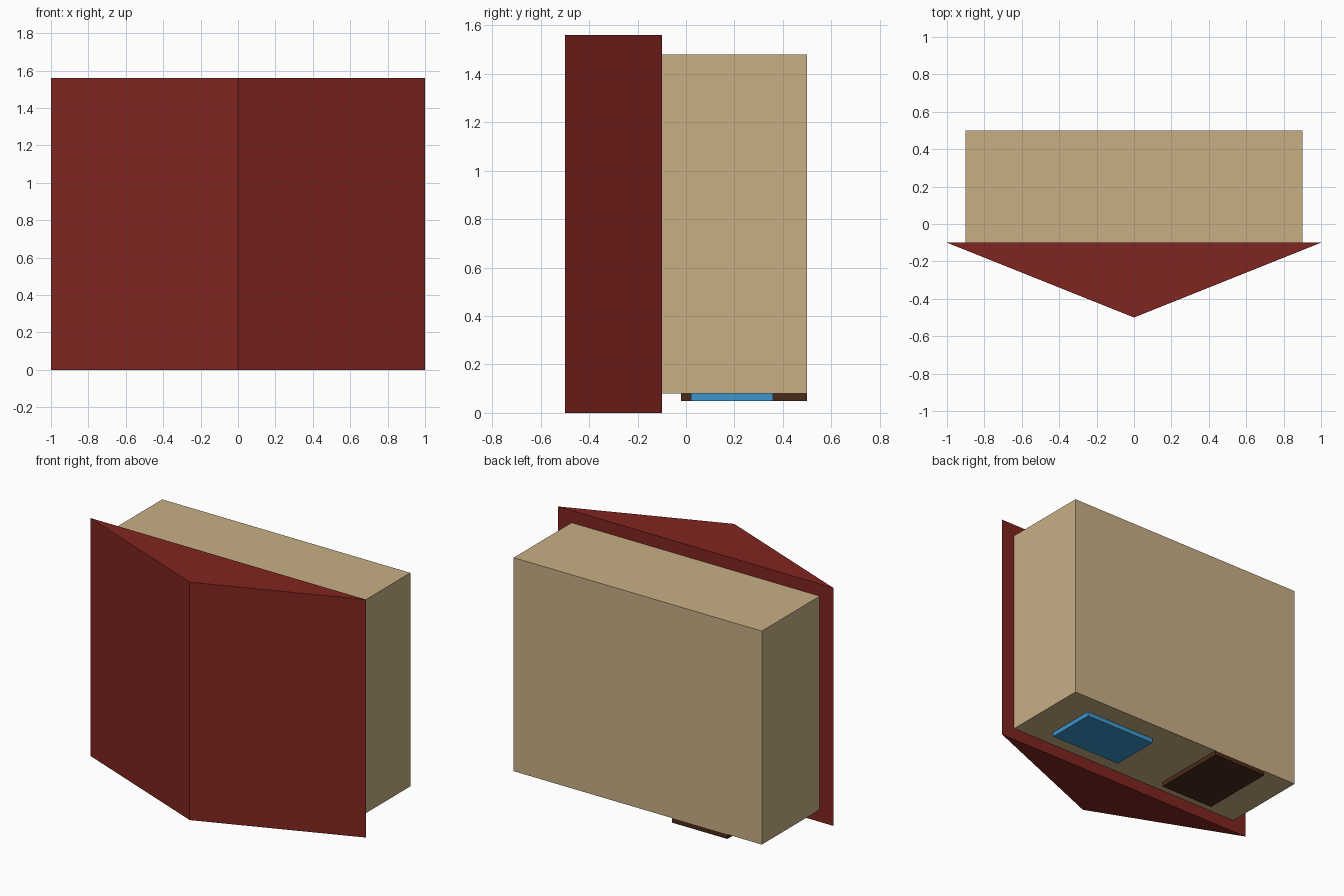
import bpy

if "Cube" in bpy.data.objects:
    bpy.data.objects.remove(bpy.data.objects["Cube"])

def material(name, rgb):
    m = bpy.data.materials.new(name)
    m.diffuse_color = (*rgb, 1)
    m.use_nodes = True
    m.node_tree.nodes["Principled BSDF"].inputs["Base Color"].default_value = m.diffuse_color
    return m

def prism(name, outline, z0, z1, mat):
    """Extrude an anticlockwise xy outline from z0 to z1."""
    n = len(outline)
    verts = [(x, y, z) for z in (z0, z1) for x, y in outline]
    faces = [list(range(n))[::-1], list(range(n, 2 * n))]
    faces += [[i, (i + 1) % n, n + (i + 1) % n, n + i] for i in range(n)]
    mesh = bpy.data.meshes.new(name)
    mesh.from_pydata(verts, [], faces)
    mesh.materials.append(mat)
    ob = bpy.data.objects.new(name, mesh)
    bpy.context.collection.objects.link(ob)
    return ob

def box(name, x0, x1, y0, y1, z0, z1, mat):
    return prism(name, [(x0, y0), (x1, y0), (x1, y1), (x0, y1)], z0, z1, mat)

tan = material("wall_tan", (0.58, 0.43, 0.235))
red = material("roof_red", (0.216, 0.0185, 0.0144))
brown = material("door_brown", (0.067, 0.024, 0.01))
blue = material("window_blue", (0.045, 0.305, 0.60))

# House lying on its face: ridge points to -y, facade faces down
box("walls", -0.9, 0.9, -0.1, 0.5, 0.08, 1.48, tan)
prism("roof", [(-1, -0.1), (0, -0.5), (1, -0.1)], 0, 1.56, red)

# Door and window panels on the facade
box("door", -0.65, -0.25, -0.02, 0.5, 0.05, 0.08, brown)
box("window", 0.15, 0.68, 0.02, 0.36, 0.05, 0.08, blue)
